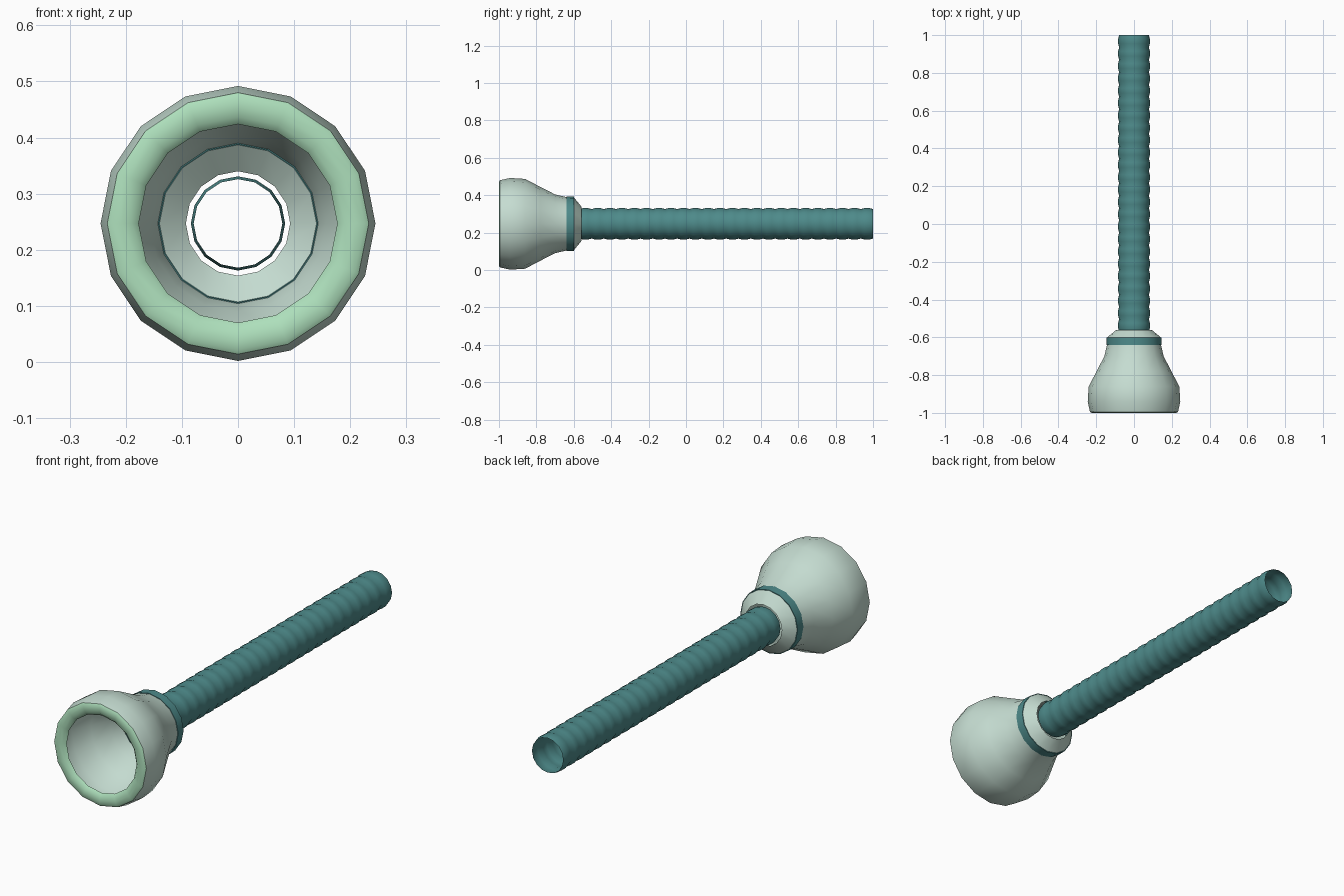
import bpy, bmesh, math

if "Cube" in bpy.data.objects:
    bpy.data.objects.remove(bpy.data.objects["Cube"])

AXIS_Z = 0.247
SIDES = 16


def material(name, rgb):
    m = bpy.data.materials.new(name)
    m.diffuse_color = (*rgb, 1)
    m.use_nodes = True
    m.node_tree.nodes["Principled BSDF"].inputs["Base Color"].default_value = m.diffuse_color
    return m


TEAL = material("teal", (0.075, 0.255, 0.255))
PALE = material("pale_sage", (0.56, 0.72, 0.64))
MINT = material("mint_green", (0.42, 0.74, 0.50))


def revolve(name, profile, mats, pick=lambda i: 0, angle=35):
    """Open shell of revolution around the y axis; profile is (y, radius)."""
    bm = bmesh.new()
    rings = []
    for y, r in profile:
        rings.append([bm.verts.new((r * math.sin(2 * math.pi * k / SIDES), y,
                                    AXIS_Z + r * math.cos(2 * math.pi * k / SIDES)))
                      for k in range(SIDES)])
    for i in range(len(rings) - 1):
        a, b = rings[i], rings[i + 1]
        for k in range(SIDES):
            n = (k + 1) % SIDES
            f = bm.faces.new((a[k], b[k], b[n], a[n]))
            f.material_index = pick(i)
    me = bpy.data.meshes.new(name)
    bm.to_mesh(me)
    bm.free()
    for m in mats:
        me.materials.append(m)
    ob = bpy.data.objects.new(name, me)
    bpy.context.collection.objects.link(ob)
    bpy.ops.object.select_all(action='DESELECT')
    ob.select_set(True)
    bpy.context.view_layer.objects.active = ob
    bpy.ops.object.shade_smooth_by_angle(angle=math.radians(angle))
    return ob


# Rolled lip around the open mouth
revolve("lip", [(-0.985, 0.177), (-0.998, 0.19), (-1.0, 0.208), (-1.0, 0.225), (-0.995, 0.233)],
        [MINT], angle=60)

# Bell-shaped cup, narrowing to a collar
revolve("cup", [(-0.995, 0.233), (-0.94, 0.245), (-0.86, 0.24), (-0.78, 0.198), (-0.70, 0.157),
                (-0.64, 0.143)], [PALE])
revolve("collar", [(-0.60, 0.142), (-0.56, 0.093)], [PALE])

# Raised band between cup and collar
revolve("band", [(-0.64, 0.141), (-0.64, 0.146), (-0.60, 0.145), (-0.60, 0.140)], [TEAL])

# Hollow ribbed tube
START, END, RIBS = -0.57, 1.0, 24
step = (END - START) / RIBS
ribs = []
for i in range(RIBS):
    y = START + i * step
    ribs += [(y, 0.079), (y + step * 0.3, 0.084), (y + step * 0.7, 0.084)]
ribs.append((END, 0.079))
revolve("ribbed_tube", ribs, [TEAL], angle=60)
